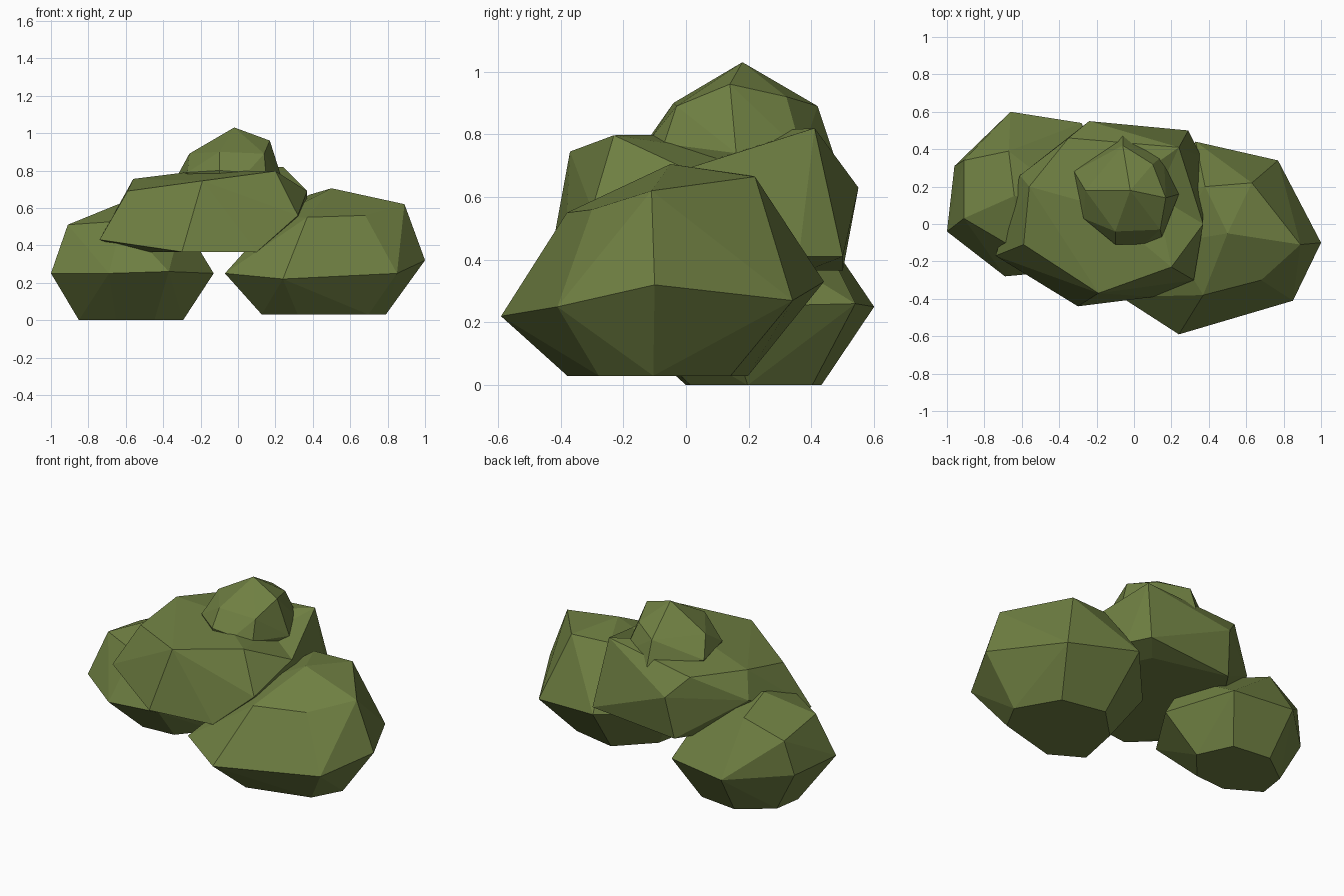
import bpy, bmesh, math

if "Cube" in bpy.data.objects:
    bpy.data.objects.remove(bpy.data.objects["Cube"])

leaf = bpy.data.materials.new("leaf green")
leaf.diffuse_color = (0.16, 0.215, 0.055, 1)
leaf.use_nodes = True
leaf.node_tree.nodes["Principled BSDF"].inputs["Base Color"].default_value = leaf.diffuse_color


def clump(name, belt, crown, base_z, base_scale, shift=0, dip=None):
    """Faceted leaf clump: widest belt, crown points, base scaled from the belt."""
    n = len(belt)
    cx = sum(p[0] for p in belt) / n
    cy = sum(p[1] for p in belt) / n
    sx, sy = base_scale
    base = [(cx + (x - cx) * sx, cy + shift + (y - cy) * sy, base_z)
            for x, y, z in belt]
    bm = bmesh.new()
    for p in belt + crown + base:
        bm.verts.new(p)
    res = bmesh.ops.convex_hull(bm, input=bm.verts[:])
    loose = {v for v in res["geom_interior"] + res["geom_unused"]
             if isinstance(v, bmesh.types.BMVert)}
    bmesh.ops.delete(bm, geom=list(loose), context='VERTS')
    bm.normal_update()

    # Hollow in the top: swap the upper right faces for a fan to a lower point
    if dip:
        top = [f for f in bm.faces if f.normal.z > 0.5 and
               all(v.co.x > -0.36 and v.co.y > -0.3 and v.co.z > 0.68 for v in f.verts)]
        bmesh.ops.delete(bm, geom=top, context='FACES')
        rim = [e for e in bm.edges if e.is_boundary]
        low = bm.verts.new(dip)
        for e in rim:
            bm.faces.new((e.verts[0], e.verts[1], low))

    bmesh.ops.dissolve_limit(bm, angle_limit=math.radians(4),
                             verts=bm.verts[:], edges=bm.edges[:])
    bmesh.ops.recalc_face_normals(bm, faces=bm.faces[:])
    mesh = bpy.data.meshes.new(name)
    bm.to_mesh(mesh)
    bm.free()
    mesh.materials.append(leaf)
    bpy.context.collection.objects.link(bpy.data.objects.new(name, mesh))


# Left low clump
clump("left_clump",
      [(-1, -.04, .25), (-.69, -.28, .25), (-.37, -.25, .26), (-.13, .12, .25),
       (-.28, .54, .26), (-.66, .6, .25), (-.96, .31, .25)],
      [(-.91, .03, .51), (-.91, .34, .46), (-.67, .39, .56), (-.64, .15, .62),
       (-.62, -.14, .53), (-.3, .1, .53)],
      0.0, (.64, .49), .065)

# Right low clump
clump("right_clump",
      [(-.07, -.39, .25), (.24, -.59, .22), (.85, -.41, .25), (1, -.1, .32),
       (.77, .34, .27), (.33, .44, .33), (.02, .1, .28)],
      [(.37, -.38, .55), (.68, -.3, .56), (.89, -.11, .62), (.63, .22, .665),
       (.5, -.05, .705), (.38, .2, .67), (.2, -.1, .55)],
      0.03, (.62, .56), -.01)

# Large middle clump
clump("middle_clump",
      [(-.74, -.17, .43), (-.3, -.44, .365), (.1, -.39, .365), (.32, -.3, .56),
       (.37, 0, .69), (.36, .36, .41), (.29, .5, .41), (-.27, .5, .365),
       (-.24, .55, .63), (-.61, .26, .6)],
      [(-.59, -.11, .69), (-.19, -.37, .745), (.2, -.23, .797), (.24, .41, .82),
       (-.35, .46, .75), (-.56, .2, .755), (-.2, .1, .8)],
      0.365, (.72, .72), 0, (.12, .15, .74))

# Small top clump
clump("top_clump",
      [(-.32, .28, .78), (-.06, .47, .74), (.16, .37, .74), (.24, .16, .74),
       (.15, -.07, .77), (.05, -.11, .79), (-.1, -.11, .8), (-.27, .03, .79)],
      [(-.26, .18, .89), (-.1, -.04, .9), (.14, -.03, .89), (.17, .14, .96),
       (.1, .32, .92), (-.06, .42, .89), (-.02, .18, 1.03)],
      0.6, (.75, .75))
